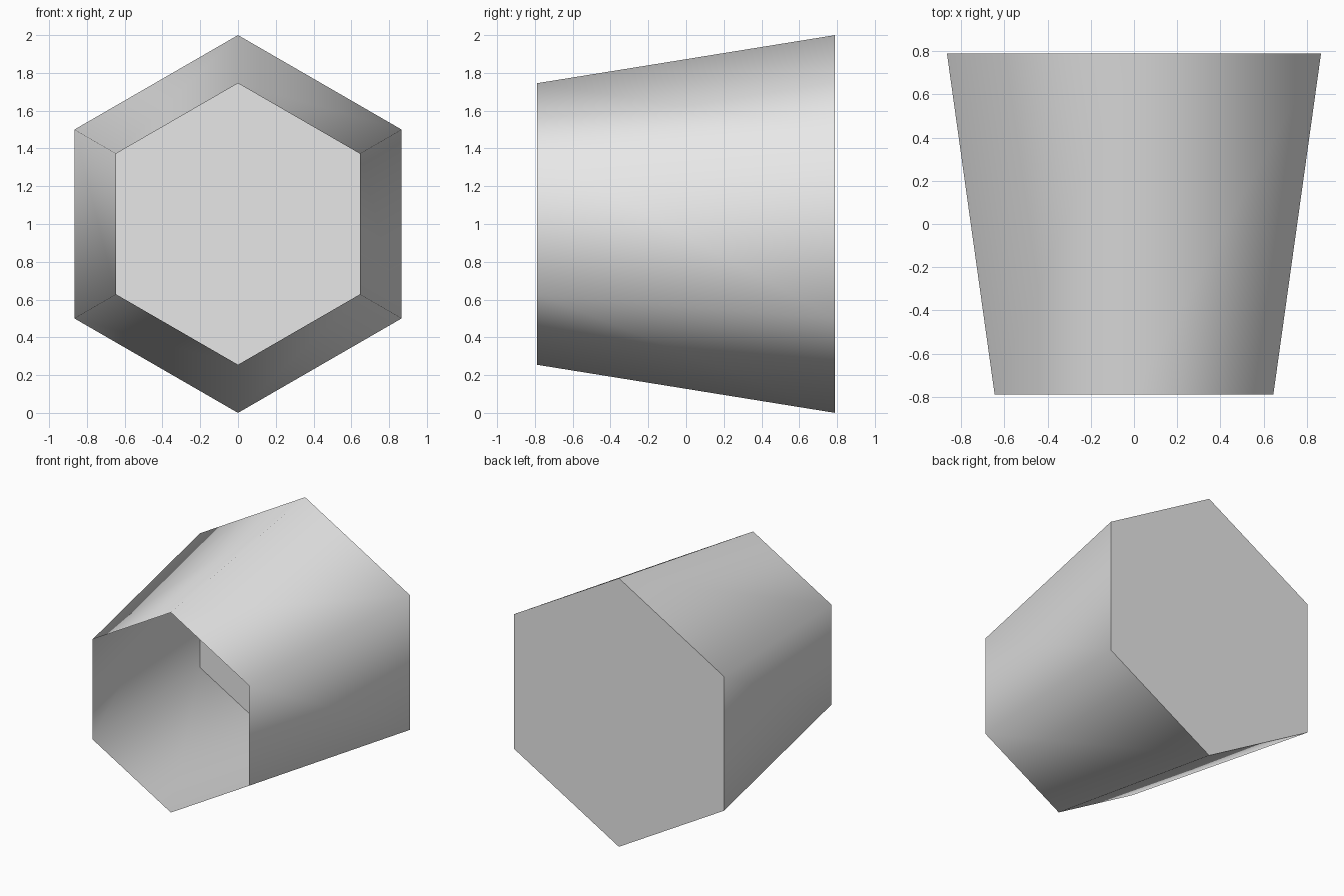
import bpy
import bmesh
from math import sin, cos, tau, radians
from mathutils import Vector

default = bpy.data.objects.get("Cube")
if default:
    bpy.data.objects.remove(default, do_unlink=True)

SIDES = 6
HALF_DEPTH = 0.79
BACK_RADIUS = 1.0
FRONT_RADIUS = 0.745


def make_material(name, color):
    mat = bpy.data.materials.new(name)
    mat.use_nodes = True
    mat.diffuse_color = color
    mat.node_tree.nodes["Principled BSDF"].inputs["Base Color"].default_value = color
    return mat


def add_ring(bm, radius, y):
    """Upright polygon with a corner at the top."""
    angles = [tau * i / SIDES for i in range(SIDES)]
    return [bm.verts.new(Vector((radius * sin(a), y, 1 + radius * cos(a)))) for a in angles]


# Tapered hexagonal cup: open at the narrow front, closed at the wide back
bm = bmesh.new()
front = add_ring(bm, FRONT_RADIUS, -HALF_DEPTH)
back = add_ring(bm, BACK_RADIUS, HALF_DEPTH)
for i in range(SIDES):
    j = (i + 1) % SIDES
    bm.faces.new((front[i], front[j], back[j], back[i]))
back_cap = bm.faces.new(back)

# Point every face outwards
centre = Vector((0, 0, 1))
bm.normal_update()
for face in bm.faces:
    if face.normal.dot(face.calc_center_median() - centre) < 0:
        face.normal_flip()

mesh = bpy.data.meshes.new("hexagonal_cup")
bm.to_mesh(mesh)
bm.free()
mesh.materials.append(make_material("light grey", (0.8, 0.8, 0.8, 1)))

cup = bpy.data.objects.new("hexagonal_cup", mesh)
bpy.context.collection.objects.link(cup)

# Smooth around the walls, sharp where they meet the back
bpy.ops.object.select_all(action="DESELECT")
cup.select_set(True)
bpy.context.view_layer.objects.active = cup
bpy.ops.object.shade_smooth_by_angle(angle=radians(70))
